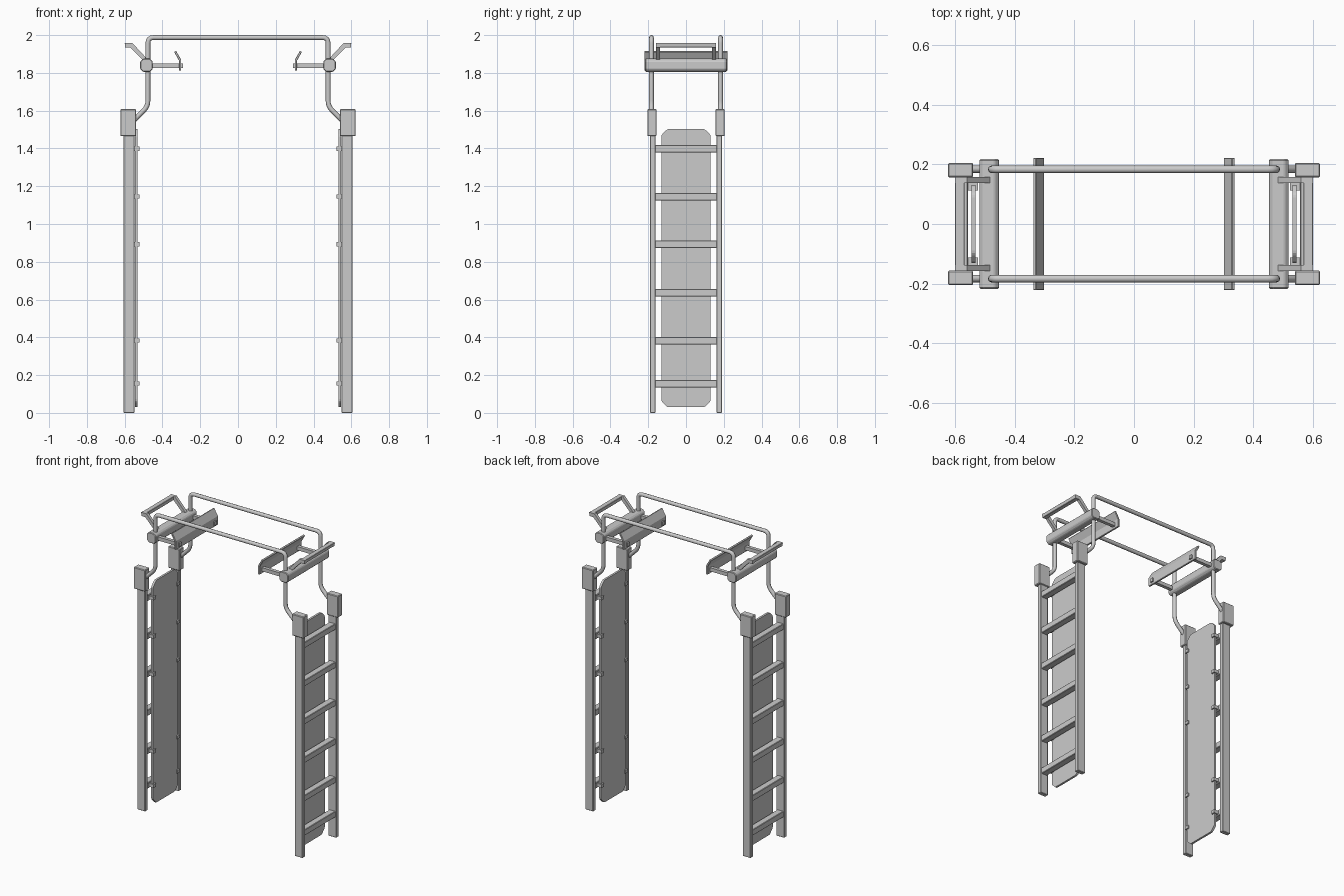
import bpy, bmesh
from mathutils import Vector

if "Cube" in bpy.data.objects:
    bpy.data.objects.remove(bpy.data.objects["Cube"])


def prism(name, pts, a, b, axis='Y', mirror_y=False, bevel=0.0):
    """Extrude a profile (xz for axis Y, yz for axis X) from a to b, mirrored to both sides."""
    bm = bmesh.new()
    pos = (lambda p, d: (p[0], d, p[1])) if axis == 'Y' else (lambda p, d: (d, p[0], p[1]))
    lo = [bm.verts.new(pos(p, a)) for p in pts]
    hi = [bm.verts.new(pos(p, b)) for p in pts]
    bm.faces.new(lo)
    bm.faces.new(hi[::-1])
    n = len(pts)
    for i in range(n):
        j = (i + 1) % n
        bm.faces.new((lo[i], hi[i], hi[j], lo[j]))
    bmesh.ops.recalc_face_normals(bm, faces=bm.faces)
    me = bpy.data.meshes.new(name)
    bm.to_mesh(me)
    bm.free()
    ob = bpy.data.objects.new(name, me)
    bpy.context.collection.objects.link(ob)
    if bevel:
        m = ob.modifiers.new("bevel", 'BEVEL')
        m.width, m.segments = bevel, 1
    m = ob.modifiers.new("mirror", 'MIRROR')
    m.use_axis = (True, mirror_y, False)
    m.use_mirror_merge = False
    return ob


def rect(x0, x1, z0, z1, c=0.0):
    """Rectangle profile, optionally with chamfered corners."""
    if not c:
        return [(x0, z0), (x1, z0), (x1, z1), (x0, z1)]
    return [(x0 + c, z0), (x1 - c, z0), (x1, z0 + c), (x1, z1 - c),
            (x1 - c, z1), (x0 + c, z1), (x0, z1 - c), (x0, z0 + c)]


def fillet(pts, r, n=4):
    """Round the inner corners of a path."""
    out = [pts[0]]
    for p, q, s in zip(pts, pts[1:], pts[2:]):
        a = q + (p - q).normalized() * r
        b = q + (s - q).normalized() * r
        out += [a * (1 - t) ** 2 + q * 2 * t * (1 - t) + b * t * t
                for t in (i / n for i in range(n + 1))]
    return out + [pts[-1]]


def tube(name, pts, radius):
    cu = bpy.data.curves.new(name, 'CURVE')
    cu.dimensions = '3D'
    cu.bevel_depth, cu.bevel_resolution, cu.use_fill_caps = radius, 2, True
    sp = cu.splines.new('POLY')
    sp.points.add(len(pts) - 1)
    for p, v in zip(sp.points, pts):
        p.co = (*v, 1)
    ob = bpy.data.objects.new(name, cu)
    bpy.context.collection.objects.link(ob)


# Ladder posts and their top sleeves
prism("ladder_post", rect(0.548, 0.607, 0, 1.55), 0.162, 0.19, mirror_y=True, bevel=0.003)
prism("post_sleeve", rect(0.539, 0.623, 1.465, 1.608), 0.156, 0.205, mirror_y=True, bevel=0.004)

# Rungs, with clips holding the panel
for i, z in enumerate((0.155, 0.383, 0.637, 0.893, 1.145, 1.398)):
    prism("rung_%d" % i, rect(0.556, 0.6, z - 0.02, z + 0.02), -0.17, 0.17, bevel=0.003)
    if i != 2:
        prism("panel_clip_%d" % i, rect(0.522, 0.56, z - 0.011, z + 0.011),
              0.112, 0.138, mirror_y=True)

# Side panel with rounded corners
corners = [Vector(p) for p in rect(-0.131, 0.131, 0.03, 1.503, 0.033)]
prism("side_panel", fillet([corners[0]] + corners[1:] + [corners[0]], 0.01, 2)[:-1],
      0.531, 0.545, axis='X')

# Overhead hoops
for side, y in (("front", -0.183), ("back", 0.183)):
    half = [(0.565, 1.535), (0.477, 1.623), (0.477, 1.987)]
    path = [Vector((-x, y, z)) for x, z in half] + [Vector((x, y, z)) for x, z in half[::-1]]
    tube("overhead_hoop_" + side, fillet(path, 0.03), 0.0128)

# Clamp bar across the hoops
prism("clamp_bar", rect(0.452, 0.518, 1.806, 1.875, 0.014), -0.217, 0.217, bevel=0.004)

# Support arms and angled inner plate
prism("support_arm", rect(0.292, 0.46, 1.826, 1.85), 0.172, 0.195, mirror_y=True)
prism("inner_plate", [(0.301, 1.812), (0.313, 1.812), (0.313, 1.866), (0.338, 1.911),
                      (0.328, 1.917), (0.301, 1.87)], -0.221, 0.221, bevel=0.002)

# Outer grab handle
prism("handle_arm", [(0.468, 1.86), (0.497, 1.86), (0.57, 1.935), (0.597, 1.935),
                     (0.6, 1.959), (0.56, 1.959)], 0.138, 0.158, mirror_y=True)
prism("handle_bar", [(0.568, 1.935), (0.597, 1.935), (0.6, 1.959), (0.568, 1.959)],
      -0.158, 0.158, bevel=0.002)
